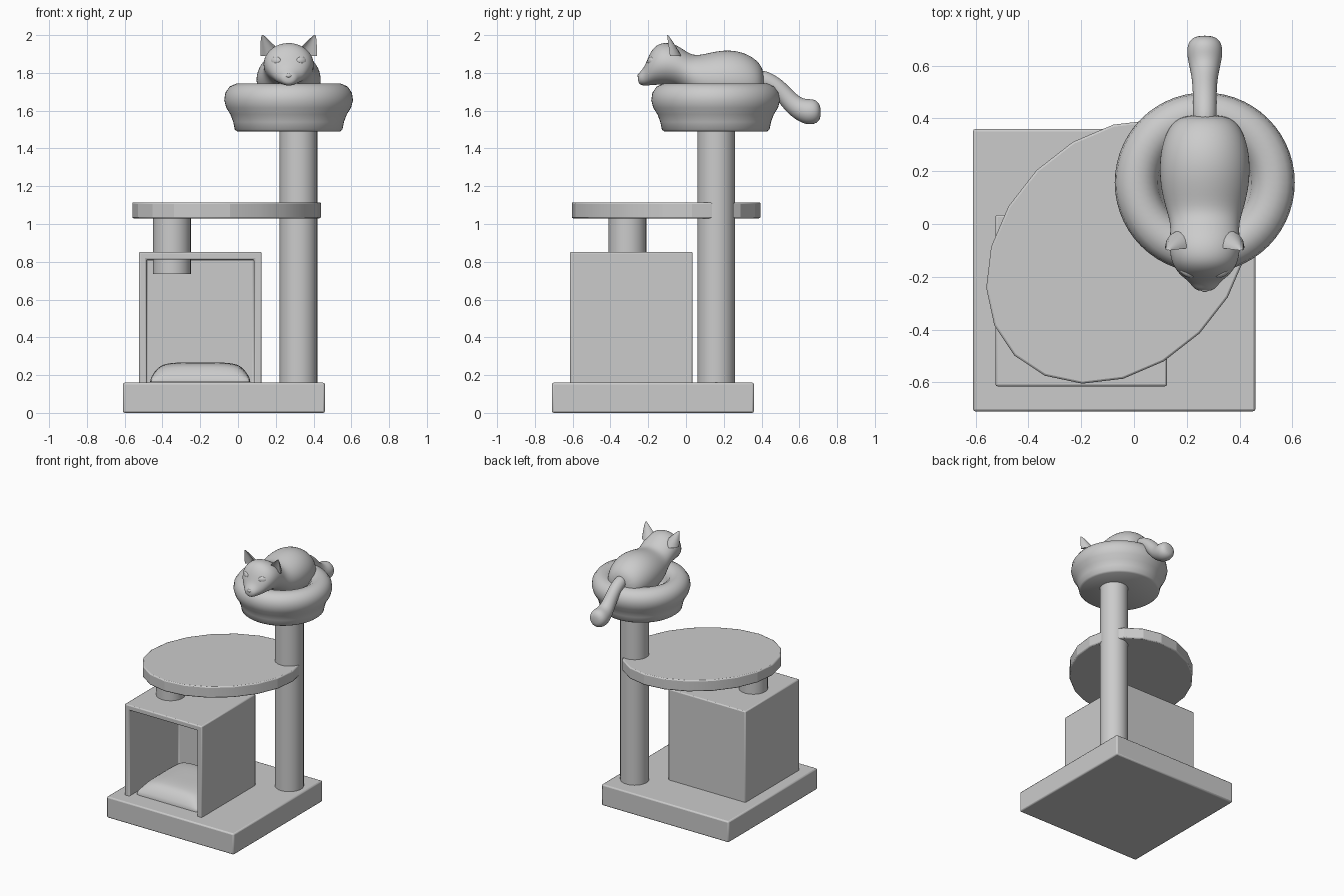
import bpy, bmesh
from math import sin, cos, pi, atan2, radians
from mathutils import Vector, Matrix

if "Cube" in bpy.data.objects:
    bpy.data.objects.remove(bpy.data.objects["Cube"])


def finish(name, bm, bevel=0, subsurf=0, angle=35):
    bmesh.ops.recalc_face_normals(bm, faces=bm.faces)
    me = bpy.data.meshes.new(name)
    bm.to_mesh(me)
    bm.free()
    ob = bpy.data.objects.new(name, me)
    bpy.context.collection.objects.link(ob)
    if bevel:
        m = ob.modifiers.new("bevel", 'BEVEL')
        m.width, m.segments, m.limit_method = bevel, 2, 'ANGLE'
    if subsurf:
        m = ob.modifiers.new("subsurf", 'SUBSURF')
        m.levels = m.render_levels = subsurf
    bpy.ops.object.select_all(action='DESELECT')
    ob.select_set(True)
    bpy.context.view_layer.objects.active = ob
    bpy.ops.object.shade_smooth_by_angle(angle=radians(angle))
    return ob


def box_bm(lo, hi):
    bm = bmesh.new()
    lo, hi = Vector(lo), Vector(hi)
    bmesh.ops.create_cube(bm, size=1, matrix=Matrix.Translation((lo + hi) / 2)
                          @ Matrix.Diagonal((*(hi - lo), 1)))
    return bm


def skin(bm, rings):
    """Join closed rings of points into a capped tube."""
    vs = [[bm.verts.new(p) for p in r] for r in rings]
    n = len(vs[0])
    for a, b in zip(vs, vs[1:]):
        for i in range(n):
            j = (i + 1) % n
            bm.faces.new((a[i], a[j], b[j], b[i]))
    bm.faces.new(vs[0])
    bm.faces.new(vs[-1])


def column(name, x, y, z0, z1, rx, ry, n, turn=0, bevel=0, angle=35):
    c, s = cos(turn), sin(turn)
    pts = [(rx * cos(2 * pi * k / n), ry * sin(2 * pi * k / n)) for k in range(n)]
    bm = bmesh.new()
    skin(bm, [[(x + u * c - v * s, y + u * s + v * c, z) for u, v in pts] for z in (z0, z1)])
    return finish(name, bm, bevel, angle=angle)


def loft(name, sections, x, follow=False, n=16):
    """Elliptical sections (y, z, half width, half height) along y."""
    rings = []
    for i, (y, z, rx, rz) in enumerate(sections):
        t = 0
        if follow:
            a, b = sections[max(i - 1, 0)], sections[min(i + 1, len(sections) - 1)]
            t = atan2(b[1] - a[1], b[0] - a[0])
        rings.append([(x + rx * cos(2 * pi * k / n),
                       y - sin(t) * rz * sin(2 * pi * k / n),
                       z + cos(t) * rz * sin(2 * pi * k / n)) for k in range(n)])
    bm = bmesh.new()
    skin(bm, rings)
    return finish(name, bm, subsurf=2, angle=80)


def ball(name, loc, size, turn=0):
    bm = bmesh.new()
    bmesh.ops.create_uvsphere(bm, u_segments=20, v_segments=12, radius=1,
                              matrix=Matrix.Translation(loc) @ Matrix.Rotation(turn, 4, 'Z')
                              @ Matrix.Diagonal((*size, 1)))
    return finish(name, bm, angle=80)


# Base slab
finish("base", box_bm((-0.61, -0.71, 0), (0.46, 0.36, 0.16)), bevel=0.01)

# Open-fronted house: inset the front face and push it inward
bm = box_bm((-0.525, -0.615, 0.107), (0.125, 0.035, 0.852))
bm.faces.ensure_lookup_table()
front = min(bm.faces, key=lambda f: f.calc_center_median().y)
bmesh.ops.inset_region(bm, faces=[front], thickness=0.057)
ext = bmesh.ops.extrude_face_region(bm, geom=[front])
bmesh.ops.translate(bm, vec=(0, 0.593, 0),
                    verts=[v for v in ext["geom"] if isinstance(v, bmesh.types.BMVert)])
if front.is_valid:
    bmesh.ops.delete(bm, geom=[front], context='FACES_ONLY')
finish("house", bm, bevel=0.008)

# Cushion: domed pillow from a gridded box
bm = bmesh.new()
bmesh.ops.create_grid(bm, x_segments=12, y_segments=12, size=1)
for v in bm.verts:
    u, w = v.co.x, v.co.y
    puff = ((1 - u ** 4) * (1 - w ** 4)) ** 0.4 if abs(u) < .999 and abs(w) < .999 else 0
    v.co = (-0.2 + 0.265 * u, -0.3 + 0.27 * w, 0.185 + 0.083 * puff)
rim = bmesh.ops.extrude_edge_only(bm, edges=[e for e in bm.edges if e.is_boundary])
for v in rim["geom"]:
    if isinstance(v, bmesh.types.BMVert):
        v.co.z = 0.163
finish("cushion", bm, subsurf=1, angle=80)

# Posts and oval platform
column("short_post", -0.35, -0.31, 0.735, 1.04, 0.1, 0.1, 32)
column("tall_post", 0.32, 0.16, 0.155, 1.5, 0.1, 0.1, 32)
column("platform", -0.06, -0.105, 1.03, 1.115, 0.556, 0.437, 20, pi / 4, 0.008, 15)

# Round bed, lathed
profile = [(0.01, 1.49), (0.272, 1.49), (0.285, 1.5), (0.293, 1.54), (0.308, 1.58),
           (0.33, 1.615), (0.341, 1.655), (0.335, 1.695), (0.312, 1.728), (0.275, 1.744),
           (0.235, 1.743), (0.2, 1.722), (0.178, 1.685), (0.17, 1.64), (0.15, 1.615), (0.01, 1.61)]
bm = bmesh.new()
skin(bm, [[(0.268 + r * cos(2 * pi * k / 56), 0.157 + r * sin(2 * pi * k / 56), z)
           for k in range(56)] for r, z in profile])
finish("bed", bm, angle=50)

# Cat body and head in one loft, then tail
CX = 0.268
loft("cat_body", [(-0.254, 1.772, .018, .016), (-0.246, 1.77, .042, .034), (-0.218, 1.782, .06, .051),
                  (-0.197, 1.815, .092, .083), (-0.16, 1.843, .122, .108), (-0.11, 1.85, .137, .115),
                  (-0.05, 1.84, .135, .112), (0.0, 1.805, .132, .11), (0.05, 1.77, .148, .12),
                  (0.13, 1.765, .17, .147), (0.22, 1.765, .177, .162), (0.31, 1.757, .165, .155),
                  (0.385, 1.745, .13, .12), (0.415, 1.74, .07, .065)], CX)
loft("cat_tail", [(0.36, 1.775, .045, .05), (0.43, 1.762, .046, .047), (0.49, 1.72, .046, .047),
                  (0.54, 1.66, .048, .05), (0.59, 1.612, .057, .058), (0.65, 1.592, .072, .073),
                  (0.695, 1.592, .062, .062), (0.714, 1.592, .03, .03)], CX, follow=True)

# Ears (hollowed crescents) and eyes, mirrored
for side, s in (("left", -1), ("right", 1)):
    base, tip = Vector((CX + s * 0.086, -0.085, 1.89)), Vector((CX + s * 0.138, -0.1, 2.0))
    rings = []
    for t in (0, 0.25, 0.5, 0.75, 0.93, 1):
        c, w = base.lerp(tip, t), 0.06 * (1 - t) ** 0.85 + 0.004
        back = [(cos(pi * k / 8), 0.95 * sin(pi * k / 8)) for k in range(9)]
        hollow = [(-cos(pi * k / 8) * 0.85, 0.5 * sin(pi * k / 8) - 0.1) for k in range(1, 8)]
        rings.append([(c.x + s * w * u, c.y + w * v, c.z) for u, v in back + hollow])
    bm = bmesh.new()
    skin(bm, rings)
    finish(side + "_ear", bm, angle=60)
    ball(side + "_eye", (CX + s * 0.066, -0.182, 1.863), (0.032, 0.018, 0.023), s * 0.5)

# Nose
ball("nose", (CX, -0.244, 1.785), (0.018, 0.014, 0.012))
